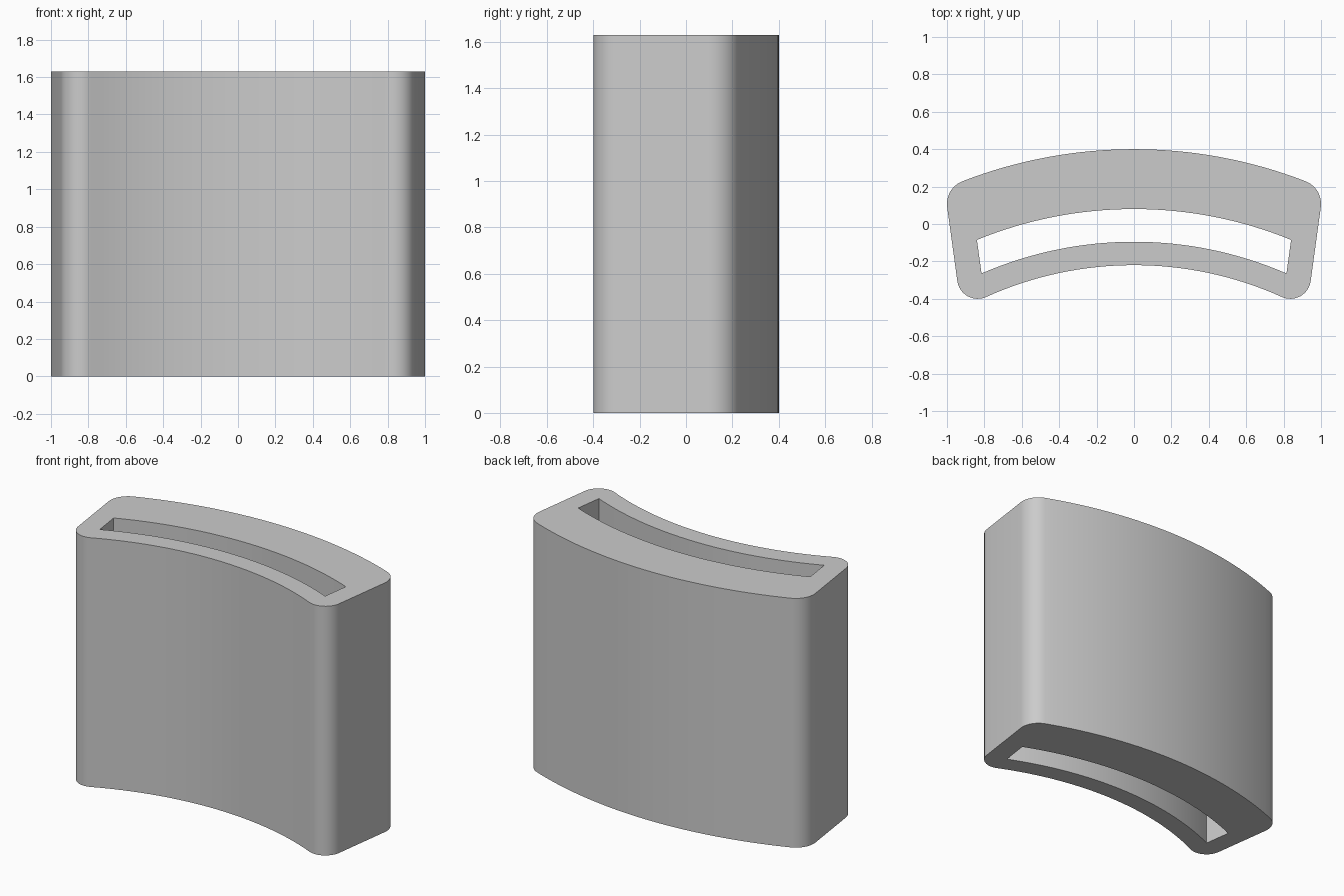
import bpy, bmesh
from math import sin, cos, atan2, pi

cube = bpy.data.objects.get("Cube")
if cube:
    bpy.data.objects.remove(cube, do_unlink=True)

HEIGHT = 1.63
CENTRE_Y = -2.14      # shared centre of all the long arcs
SIDE_ANGLE = -0.136   # direction the side walls face


def arc(cx, cy, r, start, end, steps):
    return [(cx + r * cos(start + (end - start) * i / steps),
             cy + r * sin(start + (end - start) * i / steps))
            for i in range(steps + 1)]


def curved_wall(r, start, end):
    return arc(0, CENTRE_Y, r, start, end, 32)


def mirrored(points):
    return [(-x, y) for x, y in reversed(points)]


# Outer outline: long arcs joined by rounded corners
back_x, back_y, back_r = 0.87, 0.1075, 0.13
front_x, front_y, front_r = 0.8357, -0.29, 0.11
back_a = atan2(back_y - CENTRE_Y, back_x)
front_a = atan2(front_y - CENTRE_Y, front_x)
right_side = (arc(front_x, front_y, front_r, front_a - pi, SIDE_ANGLE, 12)
              + arc(back_x, back_y, back_r, SIDE_ANGLE, back_a, 10))
outer = (right_side
         + curved_wall(2.54, back_a, pi - back_a)[1:-1]
         + mirrored(right_side)
         + curved_wall(1.92, pi - front_a, front_a)[1:-1])

# Curved slot with sharp corners
slot_back = atan2(-0.085 - CENTRE_Y, 0.84)
slot_front = atan2(-0.265 - CENTRE_Y, 0.815)
slot = (curved_wall(2.22, slot_back, pi - slot_back)
        + curved_wall(2.045, pi - slot_front, slot_front))

# Fill the ring between the outlines and extrude it upward
bm = bmesh.new()
for loop in (outer, slot):
    verts = [bm.verts.new((x, y, 0)) for x, y in loop]
    for a, b in zip(verts, verts[1:] + verts[:1]):
        bm.edges.new((a, b))
bmesh.ops.triangle_fill(bm, edges=bm.edges[:], use_beauty=True, normal=(0, 0, 1))
result = bmesh.ops.extrude_face_region(bm, geom=bm.faces[:], use_keep_orig=True)
top = [v for v in result["geom"] if isinstance(v, bmesh.types.BMVert)]
bmesh.ops.translate(bm, verts=top, vec=(0, 0, HEIGHT))
bmesh.ops.recalc_face_normals(bm, faces=bm.faces[:])
mesh = bpy.data.meshes.new("slotted_sleeve")
bm.to_mesh(mesh)
bm.free()

sleeve = bpy.data.objects.new("slotted_sleeve", mesh)
bpy.context.collection.objects.link(sleeve)

# Plain grey finish
grey = bpy.data.materials.new("plain_grey")
grey.use_nodes = True
colour = (0.6, 0.6, 0.6, 1)
grey.diffuse_color = colour
grey.node_tree.nodes["Principled BSDF"].inputs["Base Color"].default_value = colour
mesh.materials.append(grey)

# Smooth curves, crisp rims
bpy.ops.object.select_all(action='DESELECT')
sleeve.select_set(True)
bpy.context.view_layer.objects.active = sleeve
bpy.ops.object.shade_smooth_by_angle(angle=0.5)
